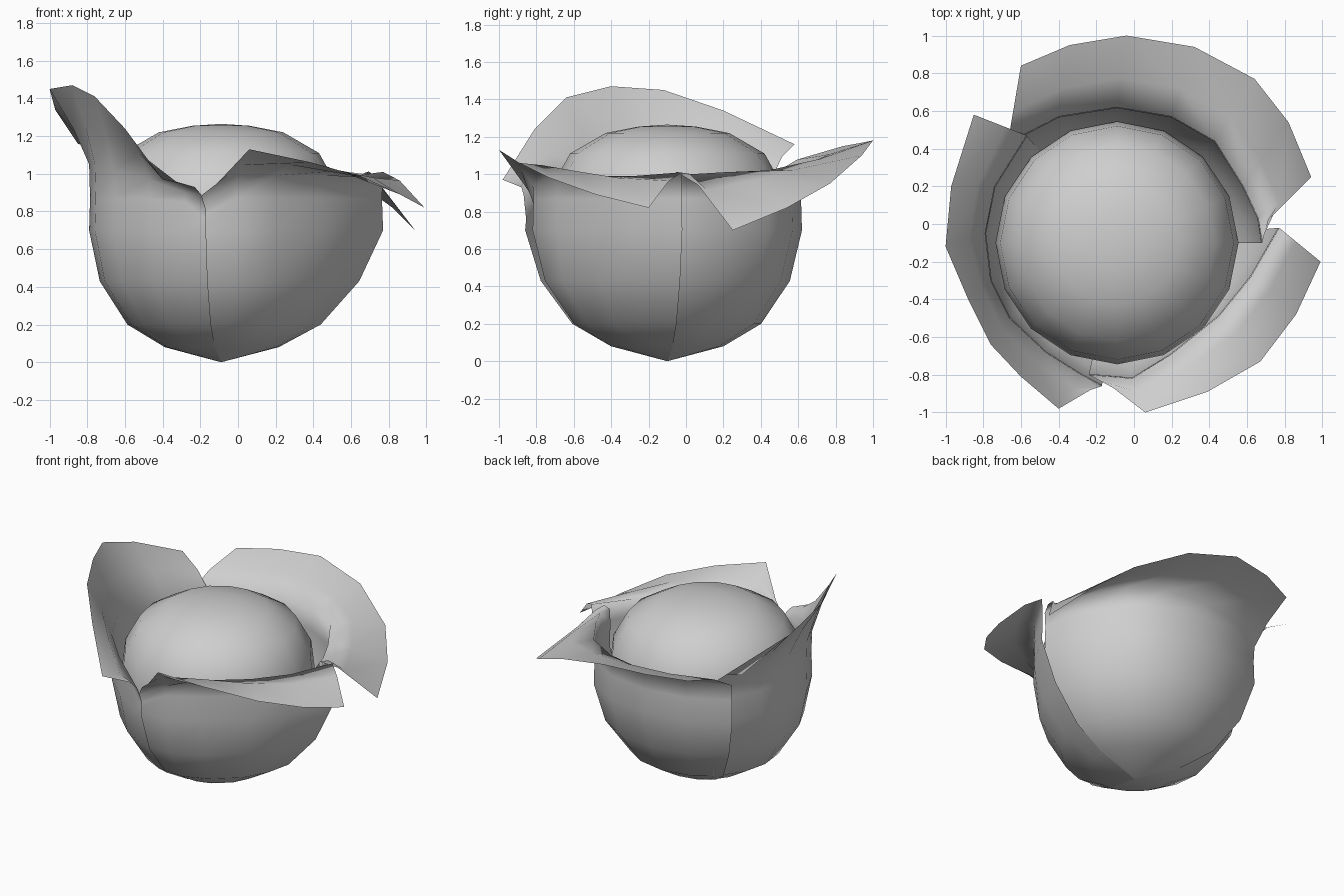
import bpy, bmesh
from math import cos, sin, hypot, tau

cube = bpy.data.objects.get("Cube")
if cube:
    bpy.data.objects.remove(cube)

grey = bpy.data.materials.new("plain_grey")
grey.use_nodes = True
grey.diffuse_color = (0.62, 0.62, 0.62, 1)
grey.node_tree.nodes["Principled BSDF"].inputs["Base Color"].default_value = (0.62, 0.62, 0.62, 1)

CX, CY = -0.09, -0.1          # axis of the head
TOP_R = 0.71                  # standard bowl radius at the top of the wall
BOWL = [(0, 0), (0.3, 0.08), (0.5, 0.2), (0.65, 0.43), (0.71, 0.7), (0.705, 0.87)]


def add_grid(name, rows, closed=False):
    """Skin a list of equally long point rows, ordered bottom to top."""
    bm = bmesh.new()
    grid = [[bm.verts.new(p) for p in row] for row in rows]
    n = len(rows[0])
    for low, high in zip(grid, grid[1:]):
        for i in range(n if closed else n - 1):
            j = (i + 1) % n
            bm.faces.new((low[i], low[j], high[j], high[i]))
    bmesh.ops.remove_doubles(bm, verts=bm.verts, dist=0.0005)
    mesh = bpy.data.meshes.new(name)
    bm.to_mesh(mesh)
    bm.free()
    mesh.materials.append(grey)
    for poly in mesh.polygons:
        poly.use_smooth = True
    obj = bpy.data.objects.new(name, mesh)
    bpy.context.collection.objects.link(obj)


def add_leaf(name, throat, rim):
    """Bowl wall that widens to meet the throat, then an arched lip to the rim."""
    rows = []
    for r, z in BOWL:
        row = []
        for tx, ty, tz in throat:
            reach = hypot(tx - CX, ty - CY)
            widen = 1 + (reach / TOP_R - 1) * min(1, z / 0.7)
            k = r * widen / reach
            row.append((CX + (tx - CX) * k, CY + (ty - CY) * k, min(z, tz - 0.05)))
        rows.append(row)
    lip = [(0.6 * a + 0.4 * d, 0.6 * b + 0.4 * e, 0.6 * c + 0.4 * f + 0.03)
           for (a, b, c), (d, e, f) in zip(throat, rim)]
    add_grid(name, rows + [throat, lip, rim])


# Round heart
profile = [(0, 0.03), (0.27, 0.11), (0.45, 0.24), (0.59, 0.45), (0.645, 0.72),
           (0.62, 0.93), (0.52, 1.11), (0.33, 1.22), (0.15, 1.255), (0, 1.265)]
add_grid("heart", [[(CX + r * cos(tau * k / 16), CY + r * sin(tau * k / 16), z)
                    for k in range(16)] for r, z in profile], closed=True)

# Back leaf, counter-clockwise from its left-hand end
add_leaf("back_leaf",
         [(0.68, -0.1, 0.97), (0.66, 0.03, 1.0), (0.58, 0.2, 1.01), (0.43, 0.44, 1.02),
          (0.2, 0.57, 1.02), (-0.09, 0.62, 1.01), (-0.4, 0.57, 1.0), (-0.67, 0.43, 0.98)],
         [(0.71, 0.02, 1.0), (0.94, 0.25, 0.7), (0.82, 0.54, 0.82), (0.64, 0.77, 0.95),
          (0.32, 0.94, 1.1), (-0.04, 1.0, 1.18), (-0.34, 0.95, 1.17), (-0.6, 0.84, 1.15)])

# Front leaf with a drooping lip
add_leaf("front_leaf",
         [(-0.24, -0.8, 0.8), (-0.01, -0.82, 0.94), (0.2, -0.69, 0.99),
          (0.45, -0.49, 0.99), (0.62, -0.28, 0.99), (0.77, -0.02, 1.01)],
         [(-0.11, -0.87, 0.95), (0.06, -1.0, 1.13), (0.39, -0.89, 1.06),
          (0.67, -0.73, 0.98), (0.86, -0.48, 0.89), (0.99, -0.2, 0.82)])

# Tall leaf on the right side
add_leaf("right_leaf",
         [(-0.57, 0.47, 1.0), (-0.74, 0.2, 1.02), (-0.79, -0.05, 1.05), (-0.76, -0.3, 1.05),
          (-0.66, -0.5, 1.02), (-0.47, -0.68, 0.97), (-0.28, -0.8, 0.9), (-0.17, -0.86, 0.81)],
         [(-0.85, 0.58, 1.16), (-0.97, 0.2, 1.34), (-1.0, -0.12, 1.45), (-0.88, -0.4, 1.47),
          (-0.76, -0.64, 1.41), (-0.6, -0.81, 1.24), (-0.4, -0.98, 0.97), (-0.23, -0.88, 0.93)])
